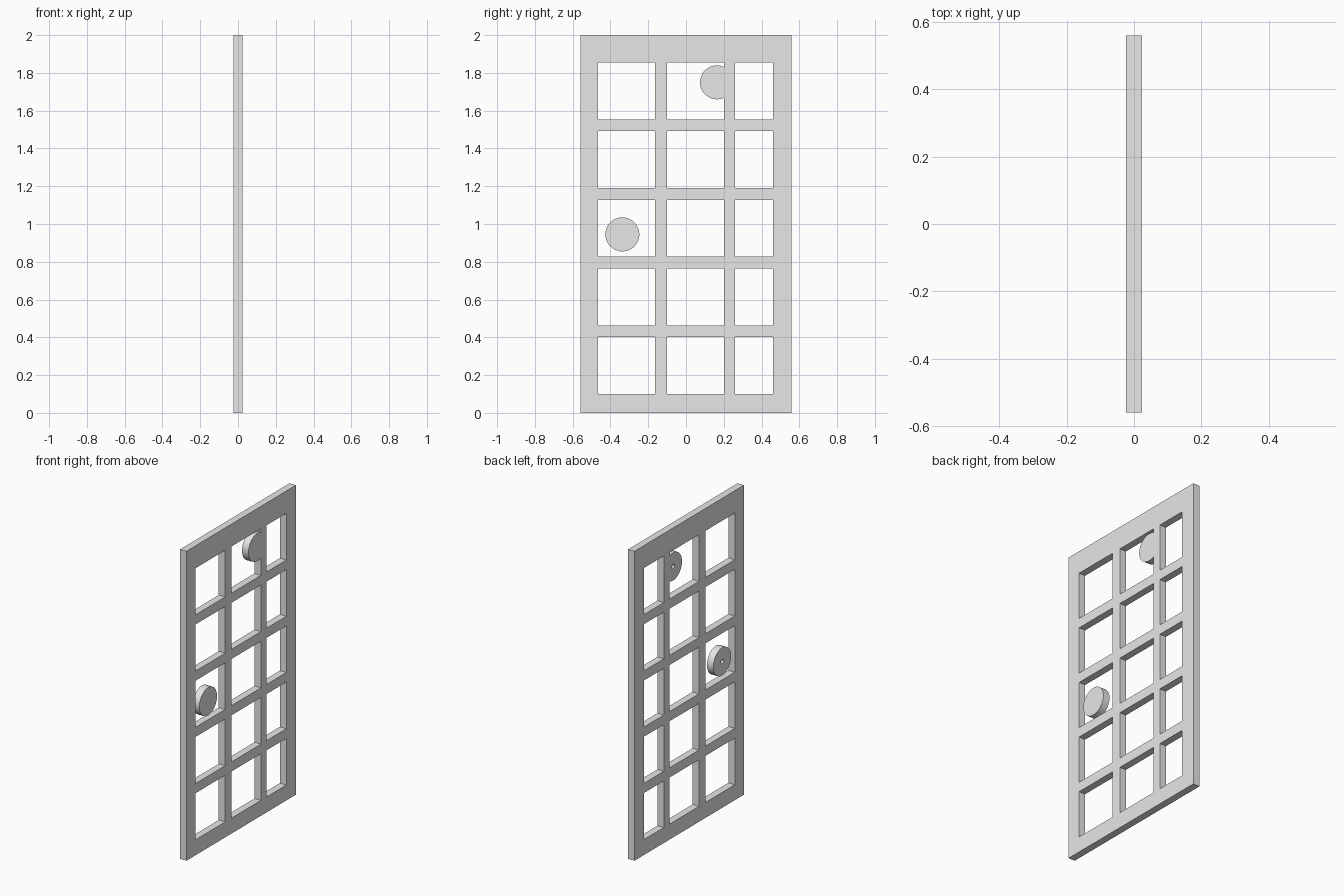
import bpy, bmesh, math
from mathutils import Vector, Matrix

cube = bpy.data.objects.get("Cube")
if cube:
    bpy.data.objects.remove(cube, do_unlink=True)

HALF = 0.023            # half thickness of the panel
PANE = 0.301            # pane height
PITCH = 0.3635          # spacing of the pane rows

grey = bpy.data.materials.new("plain grey")
grey.use_nodes = True
colour = (0.8, 0.8, 0.8, 1)
grey.diffuse_color = colour
grey.node_tree.nodes["Principled BSDF"].inputs["Base Color"].default_value = colour


def add_object(name, bm):
    bmesh.ops.recalc_face_normals(bm, faces=bm.faces)
    mesh = bpy.data.meshes.new(name)
    bm.to_mesh(mesh)
    bm.free()
    mesh.materials.append(grey)
    obj = bpy.data.objects.new(name, mesh)
    bpy.context.collection.objects.link(obj)
    return obj


# Lattice door: odd cells of the grid are left open, the rest is extruded
ys = [-0.559, -0.465, -0.164, -0.10, 0.201, 0.259, 0.46, 0.559]
zs = [0]
for row in range(5):
    bottom = 0.10 + row * PITCH
    zs += [bottom, bottom + PANE]
zs.append(2)

bm = bmesh.new()
grid = [[bm.verts.new((-HALF, y, z)) for z in zs] for y in ys]
for i in range(len(ys) - 1):
    for j in range(len(zs) - 1):
        if not (i % 2 and j % 2):
            bm.faces.new((grid[i][j], grid[i + 1][j],
                          grid[i + 1][j + 1], grid[i][j + 1]))
extruded = bmesh.ops.extrude_face_region(bm, geom=bm.faces[:], use_keep_orig=True)
moved = [v for v in extruded["geom"] if isinstance(v, bmesh.types.BMVert)]
bmesh.ops.translate(bm, verts=moved, vec=(2 * HALF, 0, 0))
add_object("lattice_frame", bm)


# Knobs: turned discs with a small blind hole in one face
def knob(name, y, z, cut_y=None):
    profile = [(0, HALF), (0.09, HALF), (0.09, -HALF),
               (0.014, -HALF), (0.014, 0), (0, 0)]
    bm = bmesh.new()
    verts = [bm.verts.new((x, 0, r)) for r, x in profile]
    edges = [bm.edges.new(pair) for pair in zip(verts, verts[1:])]
    bmesh.ops.spin(bm, geom=verts + edges, cent=(0, 0, 0), axis=(1, 0, 0),
                   angle=math.tau, steps=48)
    bmesh.ops.remove_doubles(bm, verts=bm.verts, dist=0.0001)
    bmesh.ops.translate(bm, verts=bm.verts, vec=(0, y, z))
    if cut_y is not None:
        # trim where the disc meets the upright bar
        bmesh.ops.bisect_plane(bm, geom=bm.verts[:] + bm.edges[:] + bm.faces[:],
                               plane_co=(0, cut_y, 0), plane_no=(0, 1, 0),
                               clear_outer=True)
        rim = [e for e in bm.edges if e.is_boundary]
        bmesh.ops.holes_fill(bm, edges=rim, sides=0)
    obj = add_object(name, bm)
    bpy.ops.object.select_all(action="DESELECT")
    obj.select_set(True)
    bpy.context.view_layer.objects.active = obj
    bpy.ops.object.shade_smooth_by_angle(angle=math.radians(30))


knob("lower_knob", -0.337, 0.945)
knob("upper_knob", 0.164, 1.75, cut_y=ys[4])
